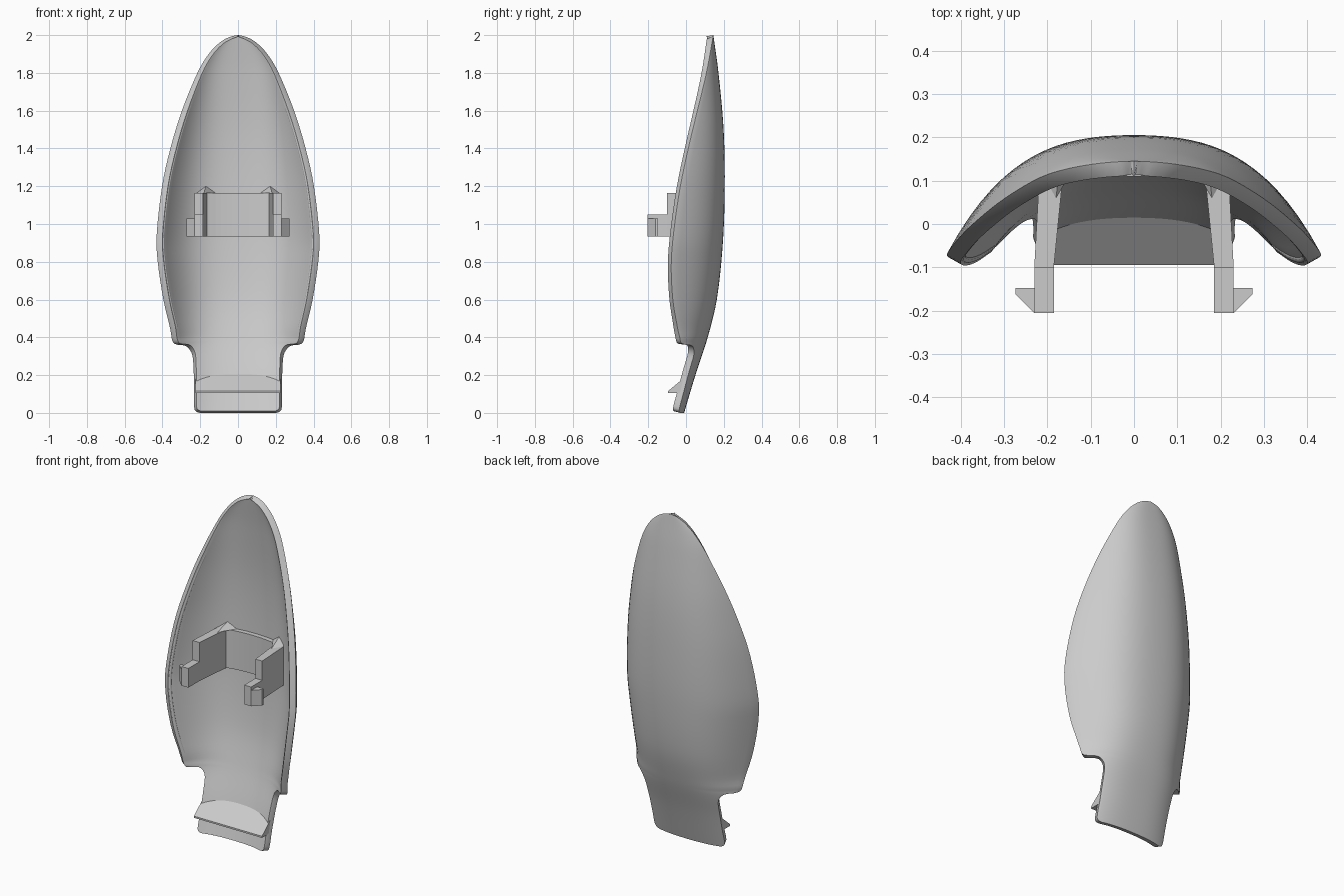
import bpy, bmesh

cube = bpy.data.objects.get("Cube")
if cube:
    bpy.data.objects.remove(cube, do_unlink=True)

grey = bpy.data.materials.new("light grey plastic")
grey.use_nodes = True
grey.diffuse_color = (0.6, 0.6, 0.6, 1)
grey.node_tree.nodes["Principled BSDF"].inputs["Base Color"].default_value = (0.6, 0.6, 0.6, 1)

# (height, half width) along the outline, from tail to tip
OUTLINE = [(0, .2), (.006, .22), (.03, .232), (.12, .232), (.25, .236), (.31, .243),
           (.345, .265), (.358, .29), (.362, .325), (.38, .347), (.45, .36), (.6, .395),
           (.8, .425), (.95, .43), (1.2, .402), (1.4, .358), (1.6, .297), (1.8, .215),
           (1.9, .155), (1.96, .097), (1.99, .045), (2, 0)]
# (height, back depth on the centre line) and (height, depth at the full edge)
SPINE = [(0, -.01), (.2, .05), (.4, .115), (.6, .163), (.9, .195), (1.2, .205),
         (1.5, .199), (1.8, .172), (2, .145)]
EDGE = [(0, -.11), (.2, -.07), (.36, -.03), (.45, -.045), (.6, -.07), (.8, -.078),
        (1, -.06), (1.2, -.03), (1.4, .012), (1.6, .06), (1.8, .108), (2, .145)]


def sample(keys, z):
    """Smooth interpolation through height/value pairs."""
    i = 0
    while i < len(keys) - 2 and z > keys[i + 1][0]:
        i += 1

    def slope(k):
        a, b = keys[max(k - 1, 0)], keys[min(k + 1, len(keys) - 1)]
        return (b[1] - a[1]) / (b[0] - a[0])
    (z0, v0), (z1, v1) = keys[i], keys[i + 1]
    h = z1 - z0
    t = min(max((z - z0) / h, 0), 1)
    return (v0 * (1 + 2 * t) * (1 - t) ** 2 + v1 * t * t * (3 - 2 * t)
            + h * (slope(i) * t * (1 - t) ** 2 - slope(i + 1) * t * t * (1 - t)))


def surface(x, z, width):
    """Depth of the outer skin."""
    t = abs(x) / max(width, .001)
    c = sample(SPINE, z)
    return c - (c - sample(EDGE, z)) * (.35 * t ** 2 + .65 * t ** 3.6)


def add_object(name, bm):
    bmesh.ops.recalc_face_normals(bm, faces=bm.faces)
    mesh = bpy.data.meshes.new(name)
    bm.to_mesh(mesh)
    bm.free()
    mesh.materials.append(grey)
    obj = bpy.data.objects.new(name, mesh)
    bpy.context.collection.objects.link(obj)
    return obj


def prism(name, points, place, low, high):
    """Extrude a flat outline between two levels."""
    bm = bmesh.new()
    a = [bm.verts.new(place(p, low)) for p in points]
    b = [bm.verts.new(place(p, high)) for p in points]
    bm.faces.new(a)
    bm.faces.new(b)
    for i in range(len(a)):
        j = (i + 1) % len(a)
        bm.faces.new((a[i], a[j], b[j], b[i]))
    return add_object(name, bm)


def mirrored(obj):
    m = obj.modifiers.new("Mirror", "MIRROR")
    m.use_mirror_merge = False


# Outline refined with a Catmull-Rom pass
path = []
STEPS = 4
for i in range(len(OUTLINE) - 1):
    p = [OUTLINE[min(max(k, 0), len(OUTLINE) - 1)] for k in range(i - 1, i + 3)]
    for s in range(STEPS):
        t = s / STEPS
        path.append(tuple(
            .5 * (2 * p[1][k] + (p[2][k] - p[0][k]) * t
                  + (2 * p[0][k] - 5 * p[1][k] + 4 * p[2][k] - p[3][k]) * t * t
                  + (3 * p[1][k] - p[0][k] - 3 * p[2][k] + p[3][k]) * t ** 3)
            for k in range(2)))
path.append(OUTLINE[-1])

# Curved shell
COLS = 36
bm = bmesh.new()
rows = []
for z, half in path:
    z = min(max(z, 0), 2)
    width = max(half, .345) if z < .4 else half
    row = []
    for c in range(COLS + 1):
        x = half * (2 * c / COLS - 1)
        row.append(bm.verts.new((x, surface(x, z, width), z)))
    rows.append(row)
for r0, r1 in zip(rows, rows[1:]):
    for c in range(COLS):
        bm.faces.new((r0[c], r1[c], r1[c + 1], r0[c + 1]))
bmesh.ops.remove_doubles(bm, verts=bm.verts, dist=.0005)
bmesh.ops.recalc_face_normals(bm, faces=bm.faces)
bm.faces.ensure_lookup_table()
if sum(f.normal.y * f.calc_area() for f in bm.faces) < 0:
    bmesh.ops.reverse_faces(bm, faces=bm.faces)
mesh = bpy.data.meshes.new("shell")
bm.to_mesh(mesh)
bm.free()
mesh.materials.append(grey)
mesh.shade_smooth()
shell = bpy.data.objects.new("shell", mesh)
bpy.context.collection.objects.link(shell)
solid = shell.modifiers.new("Thickness", "SOLIDIFY")
solid.thickness = .036
solid.offset = -1
bevel = shell.modifiers.new("Rounded rim", "BEVEL")
bevel.width = .011
bevel.segments = 3
bevel.limit_method = "ANGLE"
bevel.angle_limit = .9

# Thin ridges inside both long edges
for side, label in ((1, "left"), (-1, "right")):
    curve = bpy.data.curves.new(label + "_inner_ridge", "CURVE")
    curve.dimensions = "3D"
    curve.bevel_depth = .011
    curve.bevel_resolution = 2
    curve.use_fill_caps = True
    pts = [(z, w) for z, w in path if .43 < z < 1.79]
    line = curve.splines.new("POLY")
    line.points.add(len(pts) - 1)
    for point, (z, w) in zip(line.points, pts):
        point.co = (side * (w - .032), sample(EDGE, z) - .002, z, 1)
    curve.materials.append(grey)
    bpy.context.collection.objects.link(bpy.data.objects.new(label + "_inner_ridge", curve))


def plan(p, z):
    return (p[0], p[1], z)


# Clip arms: tall rear part, low front part and outward hook
BASE, TOP = .935, 1.165
for name, outline, high in (
        ("clip_arm_rear", [(.185, -.1), (.23, -.1), (.218, .12), (.16, .15)], TOP),
        ("clip_arm_front", [(.185, -.205), (.23, -.205), (.23, -.1), (.185, -.1)], 1.05),
        ("clip_hook", [(.23, -.205), (.273, -.162), (.273, -.148), (.23, -.148)], 1.03)):
    mirrored(prism(name, outline, plan, BASE, high))

# Wall joining the arms along the inside of the shell
xs = [i * .03 - .18 for i in range(13)]
front = [(x, surface(x, 1.05, .42) - .062) for x in xs]
back = [(x, y + .04) for x, y in reversed(front)]
prism("clip_rear_wall", front + back, plan, BASE, TOP)

# Small pointed gussets above the arms
bm = bmesh.new()
base = [bm.verts.new((x, y, TOP)) for x, y in ((.12, .16), (.18, .06), (.22, .13))]
peak = bm.verts.new((.17, .145, 1.2))
bm.faces.new(base)
for i in range(3):
    bm.faces.new((base[i], base[(i + 1) % 3], peak))
mirrored(add_object("clip_gusset", bm))

# Sloped ledge across the tail
prism("tail_ledge", [(-.095, .105), (-.095, .115), (.018, .21), (-.017, .105)],
      lambda p, x: (x, p[0], p[1]), -.225, .225)
